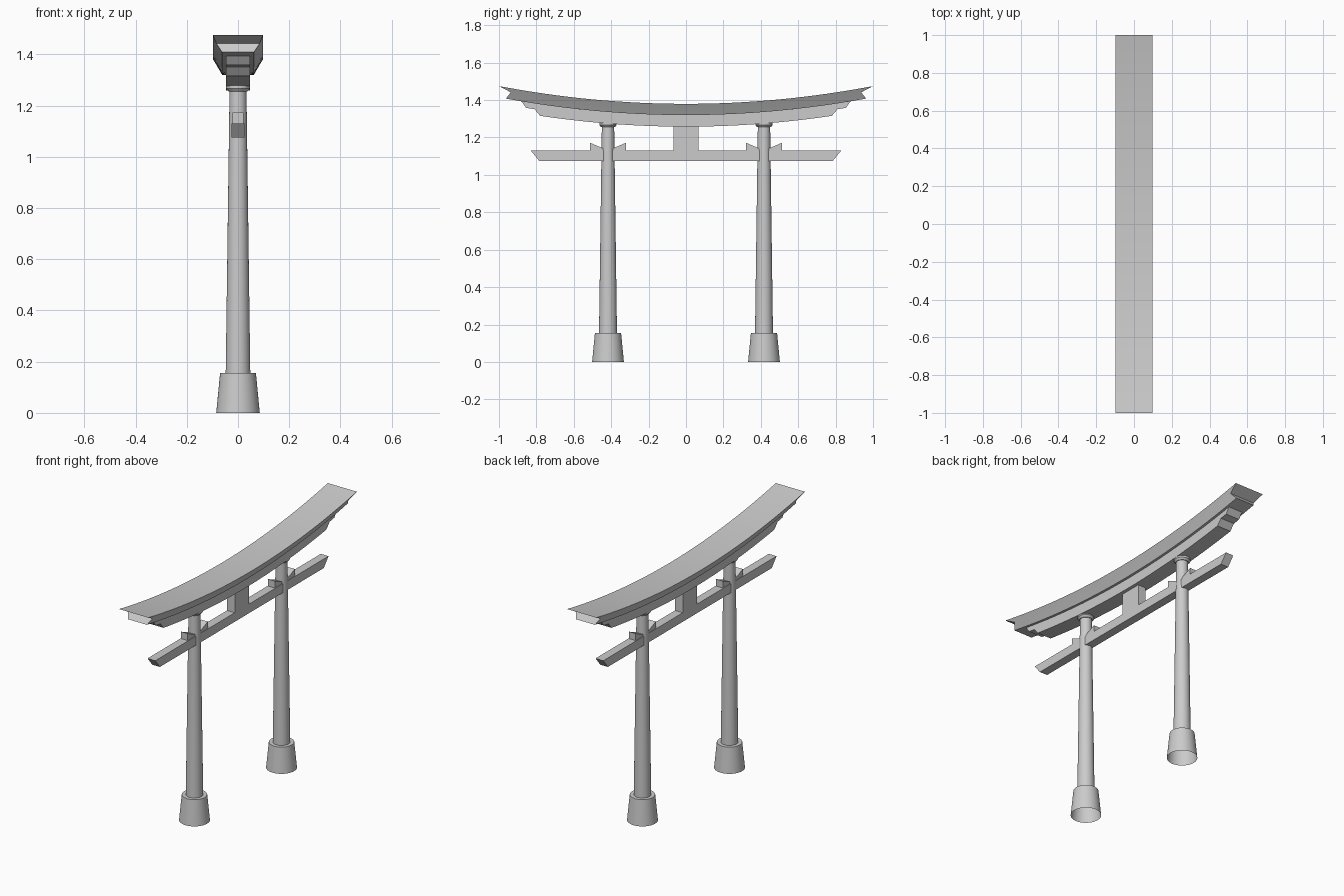
import bpy, bmesh, math

if "Cube" in bpy.data.objects:
    bpy.data.objects.remove(bpy.data.objects["Cube"])


def finish(name, bm, smooth=False):
    bmesh.ops.recalc_face_normals(bm, faces=bm.faces)
    me = bpy.data.meshes.new(name)
    bm.to_mesh(me)
    bm.free()
    ob = bpy.data.objects.new(name, me)
    bpy.context.collection.objects.link(ob)
    if smooth:
        bpy.ops.object.select_all(action='DESELECT')
        ob.select_set(True)
        bpy.context.view_layer.objects.active = ob
        bpy.ops.object.shade_smooth_by_angle(angle=math.radians(25))
    return ob


def extrude_profile(name, pts, half):
    """Prism from a (y, z) outline, extruded across x."""
    bm = bmesh.new()
    a = [bm.verts.new((-half, y, z)) for y, z in pts]
    b = [bm.verts.new((half, y, z)) for y, z in pts]
    bm.faces.new(a)
    bm.faces.new(b[::-1])
    for i in range(len(pts)):
        j = (i + 1) % len(pts)
        bm.faces.new((a[i], a[j], b[j], b[i]))
    return finish(name, bm)


def lathe(name, profile, y, cap_bottom=True, n=40):
    """Turned part from (radius, z) points."""
    bm = bmesh.new()
    rings = [[bm.verts.new((r * math.cos(2 * math.pi * k / n),
                            y + r * math.sin(2 * math.pi * k / n), z))
              for k in range(n)] for r, z in profile]
    for a, b in zip(rings, rings[1:]):
        for k in range(n):
            m = (k + 1) % n
            bm.faces.new((a[k], a[m], b[m], b[k]))
    bm.faces.new(rings[-1])
    if cap_bottom:
        bm.faces.new(rings[0][::-1])
    return finish(name, bm, True)


# Curved roof with stepped ends: (depth below top, half width, end y)
levels = [(0, .0975, 1.0), (.022, .084, .937), (.06, .062, .963),
          (.06, .047, .88), (.091, .047, .855), (.091, .047, .81),
          (.122, .047, .78)]
SEG = 32
bm = bmesh.new()
rows = []
for d, w, end in levels:
    row = []
    for i in range(SEG + 1):
        y = end * (2 * i / SEG - 1)
        z = 1.38 + .095 * y * y - d
        row.append((bm.verts.new((-w, y, z)), bm.verts.new((w, y, z))))
    rows.append(row)
for row in (rows[0], rows[-1]):
    for p, q in zip(row, row[1:]):
        bm.faces.new((p[0], p[1], q[1], q[0]))
for a, b in zip(rows, rows[1:]):
    for s in (0, 1):
        for i in range(SEG):
            bm.faces.new((a[i][s], a[i + 1][s], b[i + 1][s], b[i][s]))
    for e in (0, SEG):
        bm.faces.new((a[e][0], a[e][1], b[e][1], b[e][0]))
finish("curved_roof_beam", bm, True)

# Tie beam and centre strut
extrude_profile("tie_beam", [(-.83, 1.13), (-.785, 1.075),
                             (.785, 1.075), (.83, 1.13)], .026)
extrude_profile("centre_strut", [(-.068, 1.13), (.068, 1.13),
                                 (.068, 1.262), (-.068, 1.262)], .026)

# Pillars with footings, top rings and wedges
PY = .417
for side, s in (("left", -1), ("right", 1)):
    y = s * PY
    lathe(side + "_footing", [(.085, 0), (.07, .155)], y, cap_bottom=False)
    lathe(side + "_pillar", [(.048, .155), (.033, 1.26)], y)
    lathe(side + "_pillar_ring", [(.037, 1.255), (.046, 1.266), (.046, 1.283)], y)
    for label, t in (("inner", -s), ("outer", s)):
        extrude_profile(f"{side}_{label}_wedge",
                        [(y + t * .02, 1.13), (y + t * .096, 1.13),
                         (y + t * .096, 1.172), (y + t * .02, 1.139)], .022)
